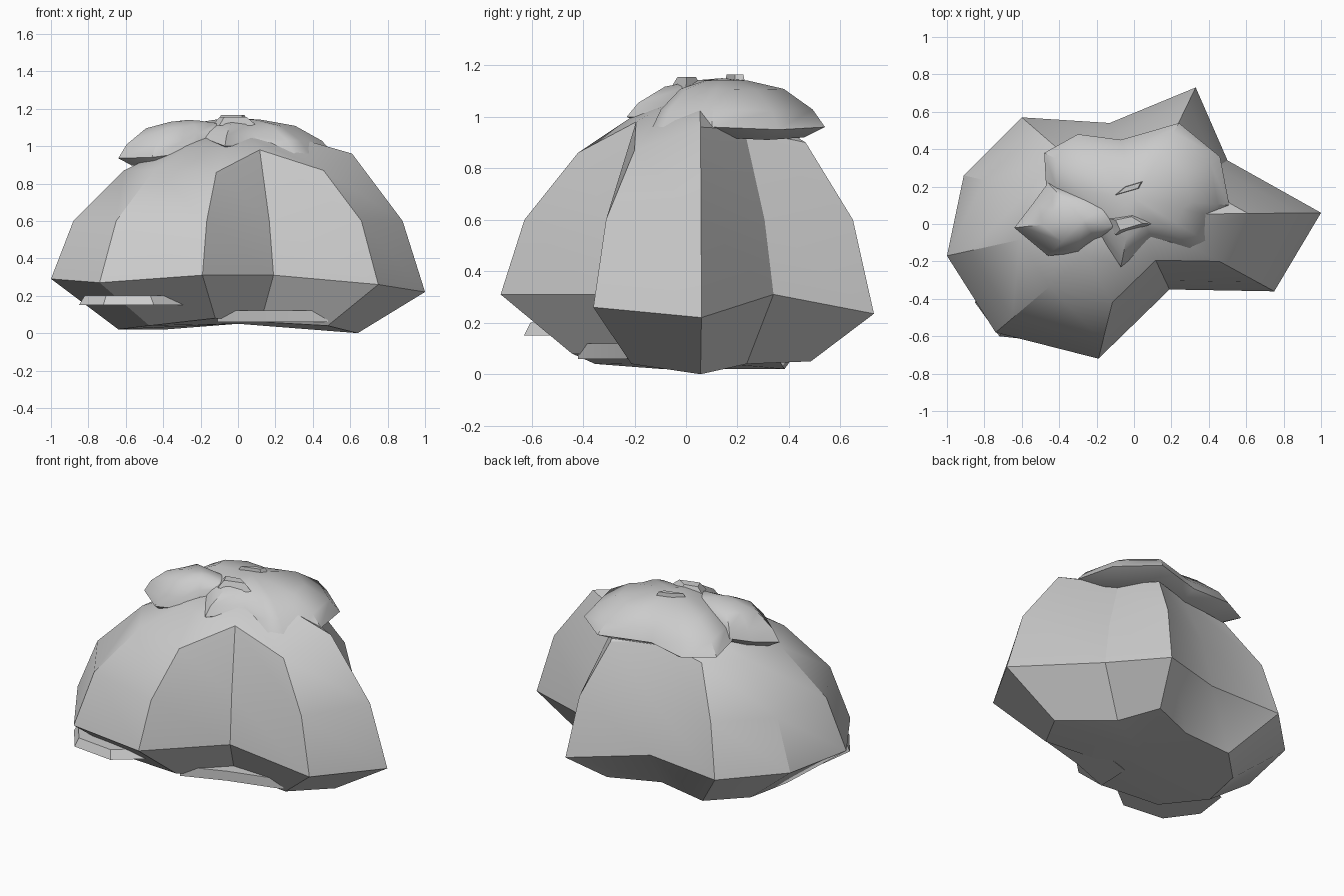
import bpy, bmesh, math
from mathutils import Vector

if "Cube" in bpy.data.objects:
    bpy.data.objects.remove(bpy.data.objects["Cube"], do_unlink=True)

grey = bpy.data.materials.new("plain grey")
grey.use_nodes = True
colour = (0.6, 0.6, 0.6, 1)
grey.diffuse_color = colour
grey.node_tree.nodes["Principled BSDF"].inputs["Base Color"].default_value = colour


def loft(name, rings, bottom, top, angle):
    """Skin a stack of equal rings and close both ends with fans."""
    bm = bmesh.new()
    loops = [[bm.verts.new(p) for p in ring] for ring in rings]
    n = len(loops[0])
    for low, high in zip(loops, loops[1:]):
        for i in range(n):
            j = (i + 1) % n
            bm.faces.new((low[i], low[j], high[j], high[i]))
    for loop, tip in ((loops[0], bottom), (loops[-1], top)):
        v = bm.verts.new(tip)
        for i in range(n):
            bm.faces.new((loop[i], loop[(i + 1) % n], v))
    bmesh.ops.recalc_face_normals(bm, faces=bm.faces)
    mesh = bpy.data.meshes.new(name)
    bm.to_mesh(mesh)
    bm.free()
    mesh.materials.append(grey)
    obj = bpy.data.objects.new(name, mesh)
    bpy.context.collection.objects.link(obj)
    bpy.ops.object.select_all(action="DESELECT")
    obj.select_set(True)
    bpy.context.view_layer.objects.active = obj
    bpy.ops.object.shade_smooth_by_angle(angle=math.radians(angle))
    return obj


def scaled(outline, centre, factor, heights):
    """Scale an outline about a centre and place it at the given heights."""
    cx, cy = centre
    return [(cx + (p[0] - cx) * factor, cy + (p[1] - cy) * factor, z)
            for p, z in zip(outline, heights)]


# Star-shaped body: x, y, rim height, shoulder height, foot height
body = [
    (1.0, .06, .22, .96, 0), (.75, -.36, .26, .87, .04), (.19, -.35, .31, .98, .06),
    (-.19, -.72, .31, .86, .08), (-.74, -.58, .27, .87, .04), (-1.0, -.17, .29, .87, .02),
    (-.91, .26, .29, .88, .02), (-.6, .57, .28, .88, .02), (-.13, .54, .3, .93, .05),
    (.33, .73, .235, .9, .05), (.5, .34, .31, .95, .04),
]
mid = (0, .05)
rim, shoulder, foot = ([p[k] for p in body] for k in (2, 3, 4))
n = len(body)
loft("body", [
    scaled(body, mid, .64, foot),
    scaled(body, mid, 1, rim),
    scaled(body, mid, .88, [.6] * n),
    scaled(body, mid, .61, shoulder),
    scaled(body, mid, .35, [z * .4 + .65 for z in shoulder]),
], (0, .05, .05), (-.05, .05, 1.1), 28)


# Domed caps with an overhanging lip
def cap(name, outline, centre, peak):
    edge = [p[2] for p in outline]

    def lift(t):
        return [z + (peak - z) * t for z in edge]

    loft(name, [
        scaled(outline, centre, .8, [z - .04 for z in edge]),
        scaled(outline, centre, 1, edge),
        scaled(outline, centre, .88, lift(.36)),
        scaled(outline, centre, .6, lift(.78)),
        scaled(outline, centre, .25, lift(.95)),
    ], (*centre, min(edge)), (*centre, peak), 40)


cap("large_cap", [
    (.51, .1, .96), (.46, .36, .95), (.24, .54, .96), (.07, .49, .96), (-.07, .45, .96),
    (-.3, .48, .94), (-.48, .38, .95), (-.47, .2, .99), (-.2, -.03, 1.05),
    (-.07, -.23, 1.0), (.1, -.09, 1.0), (.3, -.13, .96), (.38, -.09, .96), (.43, .04, .96),
], (0, .14), 1.15)
cap("small_cap", [
    (-.64, -.02, .935), (-.46, -.17, .94), (-.3, -.155, .96), (-.21, -.08, 1.03),
    (-.03, -.03, 1.07), (-.1, .12, 1.06), (-.46, .22, 1.0), (-.54, .11, .96),
], (-.27, .02), 1.14)


# Small folded flaps on the crown and thin slabs under the rim
def slab(name, outline, low, high, taper):
    count = len(outline)
    cx = sum(p[0] for p in outline) / count
    cy = sum(p[1] for p in outline) / count
    loft(name, [
        scaled(outline, (cx, cy), 1, [low] * count),
        scaled(outline, (cx, cy), taper, [high] * count),
    ], (cx, cy, low), (cx, cy, high), 30)


slab("crown_flap_back", [(-.11, .15), (.03, .19), (.05, .23), (-.05, .2)], 1.13, 1.165, .8)
slab("crown_flap_front", [(-.1, -.06), (.1, .0), (.0, .06), (-.14, .03)], 1.11, 1.155, .6)
slab("corner_slab", [(-.26, -.48), (-.45, -.63), (-.72, -.6), (-.85, -.42),
                     (-.82, -.2), (-.5, -.15)], .15, .2, .88)
slab("under_slab", [(.48, -.23), (.15, -.32), (-.11, -.42), (-.1, -.2), (.2, -.1)],
     .06, .12, 1)
